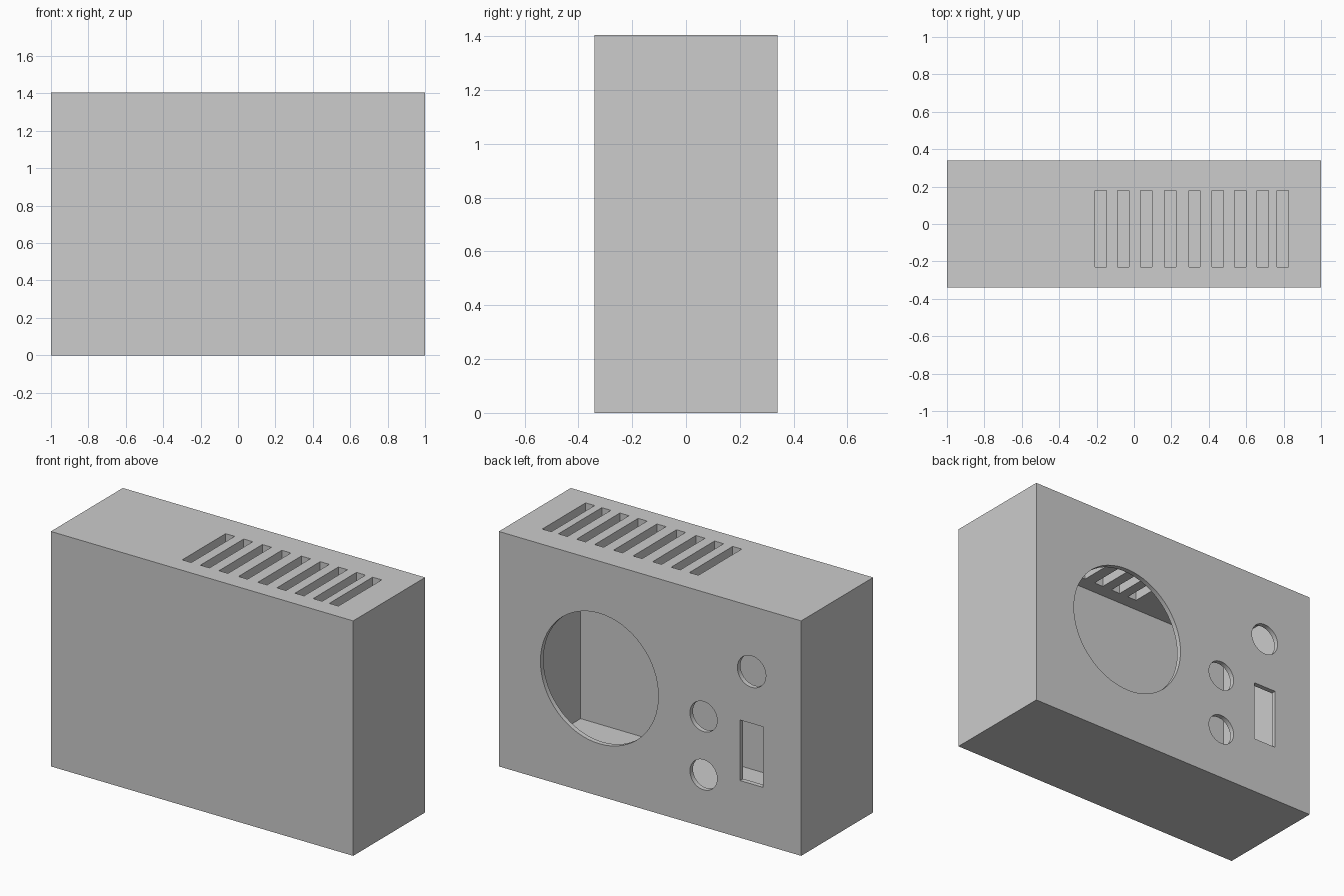
import bpy
import math

default = bpy.data.objects.get("Cube")
if default:
    bpy.data.objects.remove(default, do_unlink=True)

WIDTH, DEPTH, HEIGHT = 2.0, 0.68, 1.405
INNER_SCALE = 0.915
BACK = DEPTH / 2

grey = bpy.data.materials.new("light grey")
grey.use_nodes = True
colour = (0.604, 0.604, 0.604, 1)
grey.diffuse_color = colour
grey.node_tree.nodes["Principled BSDF"].inputs["Base Color"].default_value = colour


def box(name, centre, size):
    bpy.ops.mesh.primitive_cube_add(size=1, location=centre)
    obj = bpy.context.object
    obj.name = name
    obj.scale = size
    bpy.ops.object.transform_apply(location=False, rotation=False, scale=True)
    obj.data.materials.append(grey)
    return obj


def round_cutter(name, x, z, radius):
    bpy.ops.mesh.primitive_cylinder_add(
        vertices=64, radius=radius, depth=0.2,
        location=(x, BACK, z), rotation=(math.pi / 2, 0, 0))
    obj = bpy.context.object
    obj.name = name
    obj.data.materials.append(grey)
    return obj


def cut(target, cutter):
    cutter.hide_render = True
    mod = target.modifiers.new(cutter.name, "BOOLEAN")
    mod.operation = "DIFFERENCE"
    mod.solver = "EXACT"
    mod.object = cutter
    bpy.context.view_layer.objects.active = target
    bpy.ops.object.modifier_apply(modifier=mod.name)
    bpy.data.objects.remove(cutter, do_unlink=True)


# Hollow case: the cavity is a scaled copy of the outer box
middle = (0, 0, HEIGHT / 2)
size = (WIDTH, DEPTH, HEIGHT)
case = box("hollow_case", middle, size)
cut(case, box("cavity", middle, [s * INNER_SCALE for s in size]))

# Large fan opening and three round sockets in the back
for name, x, z, radius in (
    ("fan_opening", 0.335, 0.703, 0.39),
    ("upper_socket", -0.672, 1.014, 0.094),
    ("middle_socket", -0.354, 0.66, 0.09),
    ("lower_socket", -0.354, 0.312, 0.09),
):
    cut(case, round_cutter(name, x, z, radius))

# Rectangular socket in the back
cut(case, box("power_socket", (-0.672, BACK, 0.523), (0.152, 0.2, 0.362)))

# Row of ventilation slots in the top
for x in (-0.178, -0.058, 0.065, 0.194, 0.323, 0.448, 0.568, 0.688, 0.795):
    cut(case, box("vent_slot", (x, -0.025, HEIGHT), (0.06, 0.41, 0.3)))

# Smooth the round rims and keep the corners sharp
bpy.ops.object.select_all(action="DESELECT")
case.select_set(True)
bpy.context.view_layer.objects.active = case
bpy.ops.object.shade_smooth_by_angle(angle=math.radians(30))
